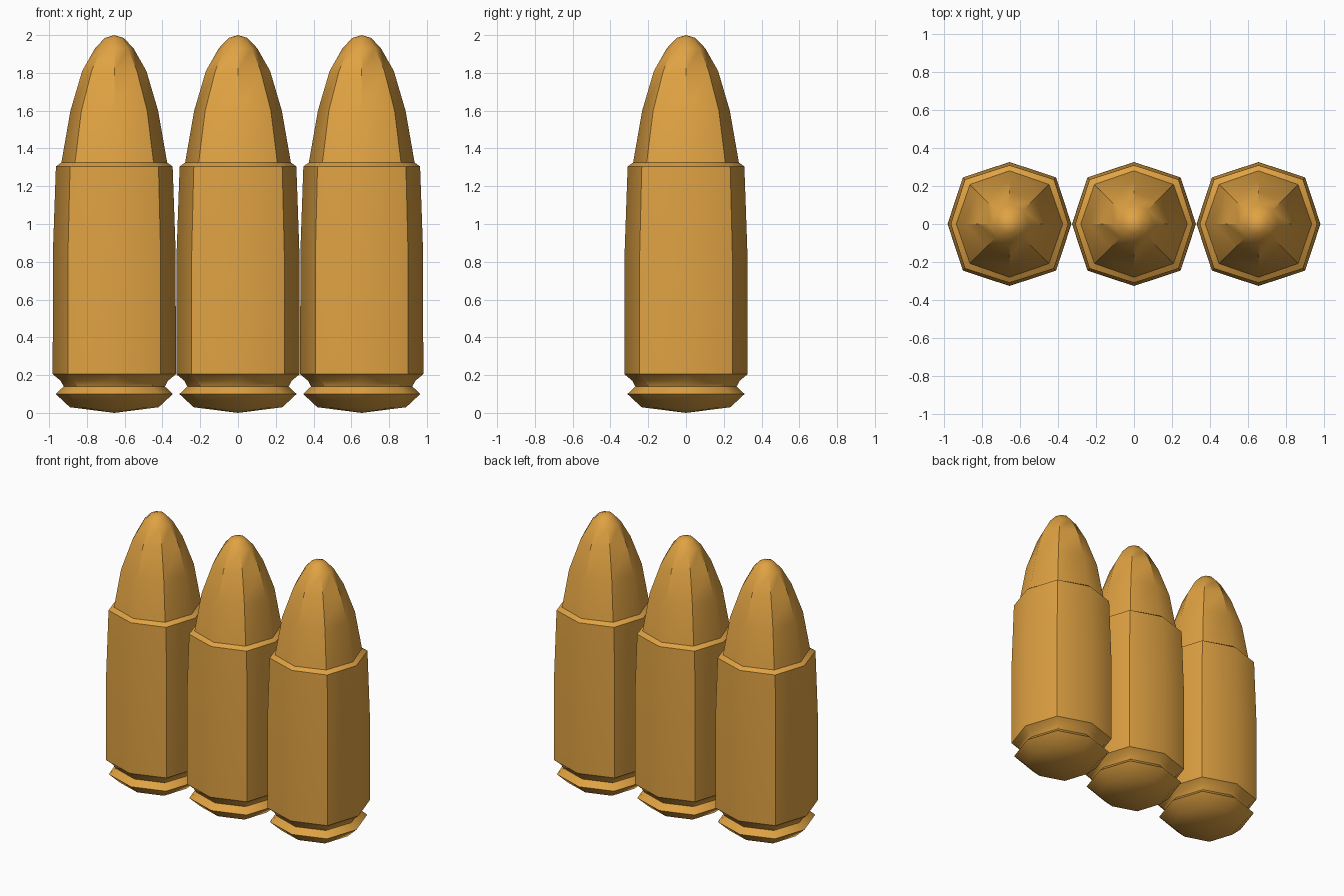
import bpy, bmesh, math

if "Cube" in bpy.data.objects:
    bpy.data.objects.remove(bpy.data.objects["Cube"])

brass = bpy.data.materials.new("brass")
brass.diffuse_color = (0.74, 0.36, 0.055, 1)
brass.use_nodes = True
brass.node_tree.nodes["Principled BSDF"].inputs["Base Color"].default_value = brass.diffuse_color

# Half profile: (radius on the axes, x = y of the diagonal corners, height)
PROFILE = [
    (0.235, 0.177, 0.03),   # base
    (0.310, 0.233, 0.10),   # rim
    (0.268, 0.200, 0.14),   # extractor groove
    (0.284, 0.213, 0.17),
    (0.326, 0.245, 0.205),  # case wall
    (0.325, 0.245, 0.85),
    (0.309, 0.234, 1.305),  # case mouth
    (0.280, 0.208, 1.325),  # nose
    (0.232, 0.174, 1.60),
    (0.170, 0.120, 1.81),
    (0.102, 0.072, 1.93),
    (0.050, 0.035, 1.985),
]


def cartridge_mesh():
    """Eight-sided lathe of the profile, closed with a fan at both ends."""
    bm = bmesh.new()
    rings = []
    for axis_r, diag, z in PROFILE:
        ring = []
        for i in range(8):
            r = axis_r if i % 2 == 0 else diag * math.sqrt(2)
            a = i * math.pi / 4
            ring.append(bm.verts.new((r * math.cos(a), r * math.sin(a), z)))
        rings.append(ring)
    for lo, hi in zip(rings, rings[1:]):
        for i in range(8):
            j = (i + 1) % 8
            bm.faces.new((lo[i], lo[j], hi[j], hi[i]))
    bottom = bm.verts.new((0, 0, 0))
    tip = bm.verts.new((0, 0, 2.0))
    for i in range(8):
        j = (i + 1) % 8
        bm.faces.new((rings[0][j], rings[0][i], bottom))
        bm.faces.new((rings[-1][i], rings[-1][j], tip))
    # Smooth, with hard corners on the diagonals and the case steps
    bm.normal_update()
    for f in bm.faces:
        f.smooth = True
    for e in bm.edges:
        e.smooth = e.calc_face_angle(0) < math.radians(38)
    mesh = bpy.data.meshes.new("cartridge")
    bm.to_mesh(mesh)
    bm.free()
    mesh.materials.append(brass)
    return mesh


# Three cartridges side by side
mesh = cartridge_mesh()
for name, x in (("left", -0.655), ("middle", 0), ("right", 0.655)):
    ob = bpy.data.objects.new("cartridge_" + name, mesh)
    ob.location.x = x
    bpy.context.collection.objects.link(ob)
